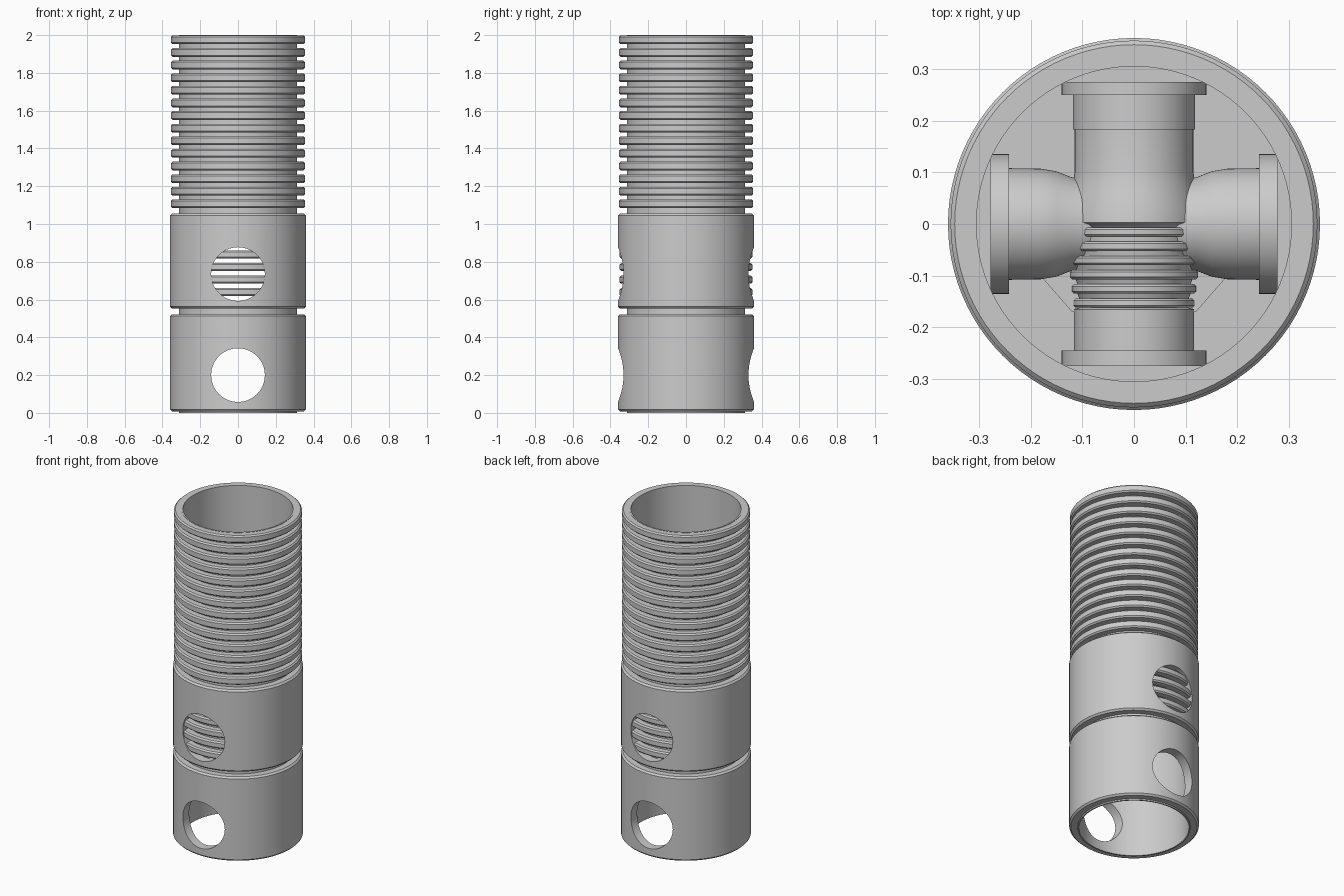
import bpy, bmesh, math
from mathutils import Matrix

if "Cube" in bpy.data.objects:
    bpy.data.objects.remove(bpy.data.objects["Cube"])

N = 96


def finish(name, bm, angle=30):
    bmesh.ops.remove_doubles(bm, verts=bm.verts, dist=1e-5)
    bmesh.ops.recalc_face_normals(bm, faces=bm.faces)
    me = bpy.data.meshes.new(name)
    bm.to_mesh(me)
    bm.free()
    ob = bpy.data.objects.new(name, me)
    bpy.context.collection.objects.link(ob)
    bpy.ops.object.select_all(action='DESELECT')
    ob.select_set(True)
    bpy.context.view_layer.objects.active = ob
    bpy.ops.object.shade_smooth_by_angle(angle=math.radians(angle))
    return ob


def lathe(name, profile, closed=True, matrix=None, n=N):
    """Revolve (radius, height) points around z."""
    bm = bmesh.new()
    rings = []
    for i in range(n):
        a = 2 * math.pi * i / n
        rings.append([bm.verts.new((r * math.cos(a), r * math.sin(a), z)) for r, z in profile])
    m = len(profile)
    for i in range(n):
        p, q = rings[i], rings[(i + 1) % n]
        for j in range(m if closed else m - 1):
            k = (j + 1) % m
            bm.faces.new((p[j], q[j], q[k], p[k]))
    if matrix:
        bm.transform(matrix)
    return finish(name, bm)


def band(z0, z1, r, core, b):
    """Raised band with bevelled edges, going upward."""
    return [(core, z0), (r - b, z0), (r, z0 + b), (r, z1 - b), (r - b, z1), (core, z1)]


BORE, CORE, PITCH = 0.305, 0.313, 0.0668

# smooth lower tube: two sleeves separated by a groove
prof = [(BORE, 0.0), (CORE, 0.0)] + band(0.008, 0.522, 0.36, CORE, 0.01)
prof += band(0.553, 1.055, 0.36, CORE, 0.01) + [(CORE, 1.07), (BORE, 1.07)]
tube = lathe("lower_sleeve", prof)

# round cross holes running front to back
for z in (0.2, 0.735):
    bm = bmesh.new()
    bmesh.ops.create_cone(bm, cap_ends=True, segments=64, radius1=0.142, radius2=0.142, depth=1.2,
                          matrix=Matrix.Translation((0, 0, z)) @ Matrix.Rotation(math.pi / 2, 4, 'X'))
    cutter = finish("hole_cutter", bm)
    cutter.hide_render = True
    mod = tube.modifiers.new("hole", 'BOOLEAN')
    mod.operation, mod.solver, mod.object = 'DIFFERENCE', 'EXACT', cutter
    bpy.context.view_layer.objects.active = tube
    bpy.ops.object.modifier_apply(modifier=mod.name)
    bpy.data.objects.remove(cutter)
bpy.ops.object.select_all(action='DESELECT')
tube.select_set(True)
bpy.ops.object.shade_smooth_by_angle(angle=math.radians(30))

# ribbed upper grip
prof = [(BORE, 1.07), (CORE, 1.07)]
for i in reversed(range(14)):
    c = 1.975 - PITCH * i
    prof += band(c - 0.023, c + 0.023, 0.355, CORE, 0.008)
prof += [(CORE, 2.0), (BORE, 2.0)]
lathe("ribbed_grip", prof)

# ribs seen inside the upper hole
for i in range(4):
    c = 1.975 - PITCH * (17 + i)
    lathe("hole_rib", band(c - 0.021, c + 0.021, 0.352, 0.309, 0.008))

# inner mechanism, seen looking down the bore
MZ = 1.15
up = Matrix.Translation((0, 0, MZ))
lathe("inner_floor", [(0, 0.98), (0.308, 0.98), (0.308, 1.0), (0, 1.0)], closed=False)

# front-to-back chamber with flanged ends, corrugation and bell
prof = [(0, -0.275), (0.14, -0.275), (0.14, -0.245), (0.116, -0.245), (0.116, -0.165)]
for i in range(6):
    y = -0.165 + 0.0275 * i
    r = 0.117 + 0.012 * math.sin(i / 5 * math.pi / 2)
    prof += band(y + 0.003, y + 0.021, r, r - 0.011, 0.004)
prof += [(0.125, 0.0), (0.133, 0.003), (0.131, 0.025), (0.124, 0.055), (0.118, 0.08), (0.115, 0.1),
         (0.115, 0.183), (0.118, 0.183), (0.118, 0.25), (0.14, 0.25), (0.14, 0.275), (0, 0.275)]
lathe("inner_chamber", prof, False, up @ Matrix.Rotation(-math.pi / 2, 4, 'X'), 64)

# flanged side arms
arm = [(0, 0.0), (0.085, 0.05), (0.09, 0.12), (0.102, 0.15), (0.107, 0.18), (0.108, 0.242),
       (0.135, 0.242), (0.135, 0.278), (0, 0.278)]
for side in (1, -1):
    lathe("inner_side_arm", arm, False, up @ Matrix.Rotation(side * math.pi / 2, 4, 'Y'), 64)

# gusset under the front corners of the cross
bm = bmesh.new()
f = bm.faces.new([bm.verts.new((x, y, 1.0)) for x, y in
                  ((-0.19, -0.09), (-0.12, -0.17), (0.12, -0.17), (0.19, -0.09))])
ext = bmesh.ops.extrude_face_region(bm, geom=[f])
bmesh.ops.translate(bm, vec=(0, 0, 0.14), verts=[v for v in ext["geom"] if isinstance(v, bmesh.types.BMVert)])
finish("inner_gusset", bm)
